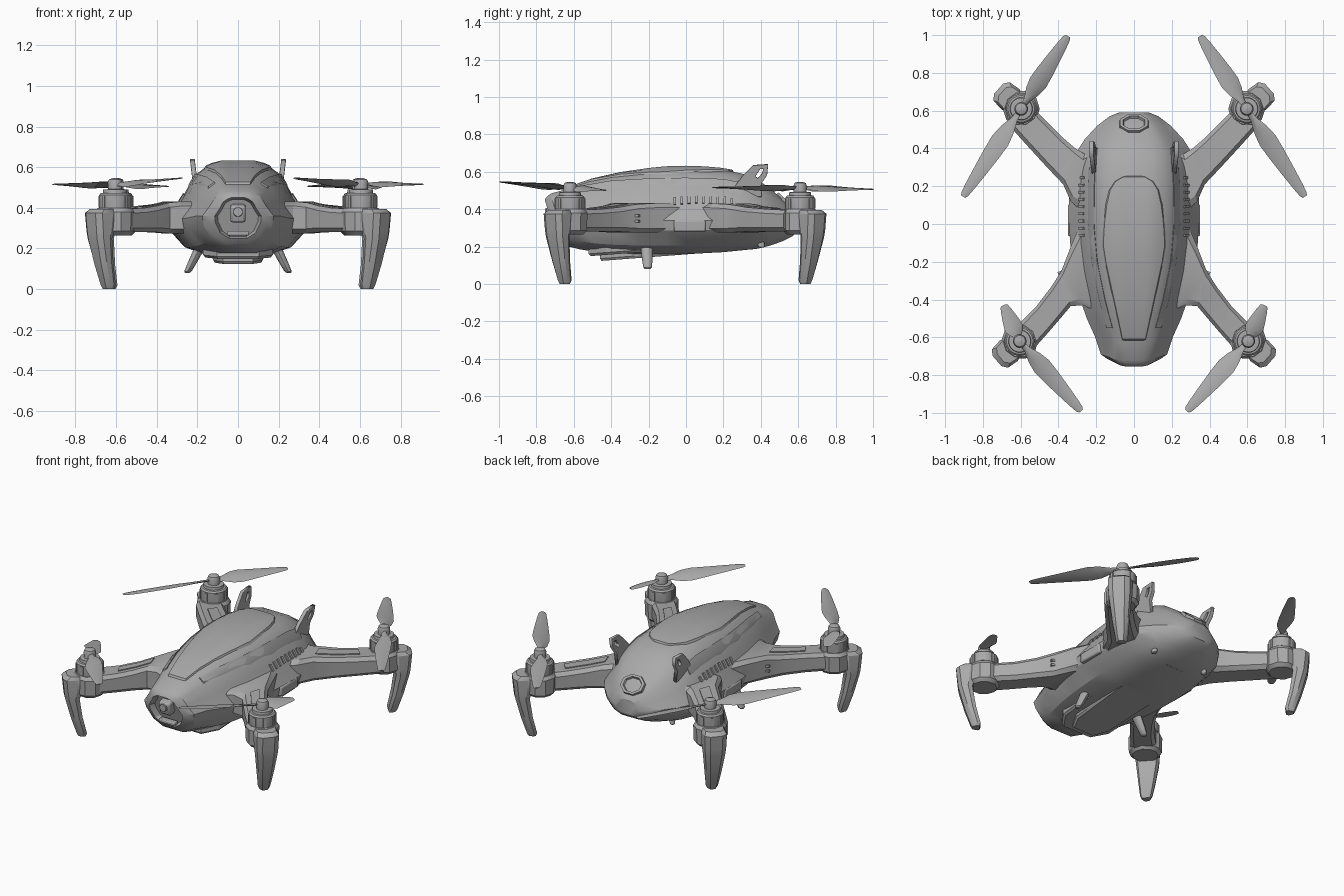
import bpy, bmesh, math
from mathutils import Vector, Matrix
from mathutils.bvhtree import BVHTree

if "Cube" in bpy.data.objects:
    bpy.data.objects.remove(bpy.data.objects["Cube"])

grey = bpy.data.materials.new("mid_grey")
grey.diffuse_color = (0.4, 0.4, 0.4, 1)
grey.use_nodes = True
grey.node_tree.nodes["Principled BSDF"].inputs["Base Color"].default_value = grey.diffuse_color


def finish(bm, name, angle=32, bevel=0):
    bmesh.ops.recalc_face_normals(bm, faces=bm.faces)
    me = bpy.data.meshes.new(name)
    bm.to_mesh(me)
    bm.free()
    ob = bpy.data.objects.new(name, me)
    bpy.context.collection.objects.link(ob)
    me.materials.append(grey)
    if bevel:
        mod = ob.modifiers.new("bevel", 'BEVEL')
        mod.width, mod.segments, mod.limit_method = bevel, 2, 'ANGLE'
    bpy.ops.object.select_all(action='DESELECT')
    ob.select_set(True)
    bpy.context.view_layer.objects.active = ob
    bpy.ops.object.shade_smooth_by_angle(angle=math.radians(angle))
    return ob


def loft(name, rings, angle=32, bevel=0):
    bm = bmesh.new()
    vs = [[bm.verts.new(p) for p in r] for r in rings]
    n = len(rings[0])
    for a, b in zip(vs, vs[1:]):
        for i in range(n):
            bm.faces.new((a[i], a[(i + 1) % n], b[(i + 1) % n], b[i]))
    bm.faces.new(vs[0])
    bm.faces.new(vs[-1][::-1])
    return finish(bm, name, angle, bevel)


def box(name, loc, size, rot=None, bevel=0):
    bm = bmesh.new()
    bmesh.ops.create_cube(bm, size=1)
    m = Matrix.Translation(loc) @ (rot or Matrix()) @ Matrix.Diagonal((*size, 1))
    bm.transform(m)
    return finish(bm, name, 32, bevel)


def turned(name, centre, profile, n=32):
    x, y = centre
    return loft(name, [[(x + r * math.cos(2 * math.pi * i / n), y + r * math.sin(2 * math.pi * i / n), z)
                        for i in range(n)] for r, z in profile])


# Fuselage: faceted section swept from nose to tail (y, half width, top, middle, bottom)
half = [(0, 1), (.30, 1), (.47, .91), (.63, .77), (.78, .42), (1, 0), (.97, -.3), (.76, -.75), (.4, -1), (0, -1)]
section = half + [(-x, z) for x, z in half[-2:0:-1]]
stations = [(-.715, .14, .465, .36, .225), (-.69, .175, .483, .36, .205), (-.60, .205, .51, .36, .185),
            (-.5, .25, .55, .35, .172), (-.4, .285, .58, .345, .165), (-.25, .32, .605, .34, .16),
            (-.1, .338, .62, .34, .16), (.05, .345, .623, .34, .162), (.2, .345, .61, .34, .17),
            (.3, .33, .59, .34, .18), (.38, .305, .56, .34, .188), (.45, .26, .51, .335, .205),
            (.52, .195, .45, .33, .23), (.57, .13, .40, .325, .255), (.59, .08, .37, .32, .275)]


def ring(y, w, t, m, b, tilt=0.0):
    pts = []
    for fx, fz in section:
        z = m + fz * ((t - m) if fz > 0 else (m - b))
        pts.append((fx * w, y - tilt * (z - m), z))
    return pts


rings = [ring(*s, tilt=max(0, .28 * (-.4 - s[0]) / .3)) for s in stations]
nose = [ring(-.728, .115, .45, .36, .25, .3), ring(-.69, .10, .44, .36, .26, .3)]
fuselage = loft("fuselage", nose[::-1] + rings, 28)
surf = BVHTree.FromPolygons([v.co for v in fuselage.data.vertices], [p.vertices for p in fuselage.data.polygons])


def top_z(x, y):
    hit = surf.ray_cast(Vector((x, y, 2)), Vector((0, 0, -1)))
    return hit[0].z if hit[0] else 0.4


# Raised canopy panel following the upper skin
outline = [(-.62, .052), (-.61, .065), (-.5, .09), (-.35, .125), (-.2, .16), (-.11, .175), (0, .168),
           (.1, .155), (.18, .135), (.225, .105), (.25, .06), (.258, .02)]
bm = bmesh.new()
rows = []
for y, w in outline:
    row = []
    for k in (-1, -.93, -.75, -.5, -.25, 0, .25, .5, .75, .93, 1):
        edge = abs(k) == 1 or y in (-.62, .258)
        row.append(bm.verts.new((k * w, y, top_z(k * w, y) + (-.006 if edge else .010))))
    rows.append(row)
for a, b in zip(rows, rows[1:]):
    for i in range(10):
        bm.faces.new((a[i], a[i + 1], b[i + 1], b[i]))
finish(bm, "canopy", 30)


# Stepped belly plates, sloping up to the rear
def belly(name, w, y0, y1, drop):
    pts = [(-.55, y0), (.55, y0), (.9, y0 + .09), (1, 0), (.85, y1 - .12), (.5, y1), (-.5, y1),
           (-.85, y1 - .12), (-1, 0), (-.9, y0 + .09)]
    low = lambda y: .152 + .075 * (y + .48) - drop
    loft(name, [[(x * w * .94, y * .98, low(y)) for x, y in pts], [(x * w, y, low(y) + .012) for x, y in pts],
                [(x * w, y, .24) for x, y in pts]])


belly("belly_plate", .19, -.52, .40, 0)
belly("battery_cover", .135, -.46, .37, .03)

# Camera in the nose: angled housing, lens and lower lip
box("camera_block", (0, -.705, .375), (.075, .07, .085), Matrix.Rotation(.25, 4, 'X'), .012)
bm = bmesh.new()
bmesh.ops.create_cone(bm, cap_ends=True, segments=20, radius1=.026, radius2=.022, depth=.04)
bm.transform(Matrix.Translation((0, -.735, .38)) @ Matrix.Rotation(math.pi / 2, 4, 'X'))
finish(bm, "camera_lens")
box("nose_lip", (0, -.70, .275), (.11, .04, .022), None, .006)

# Octagonal tail port on the rear slope
bm = bmesh.new()
prev = None
for r, h in ((.085, -.03), (.08, .012), (.062, .012), (.055, -.004), (.03, -.004)):
    cur = [bm.verts.new((r * math.cos(math.pi * (i + .5) / 4), .8 * r * math.sin(math.pi * (i + .5) / 4), h)) for i in range(8)]
    if prev:
        for i in range(8):
            bm.faces.new((prev[i], prev[(i + 1) % 8], cur[(i + 1) % 8], cur[i]))
    prev = cur
bm.faces.new(prev)
bm.transform(Matrix.Translation((0, .53, .44)) @ Matrix.Rotation(-.75, 4, 'X'))
finish(bm, "tail_port", 25)


# Arm: chamfered section between an inner and an outer edge line
def arm(name, side, edges):
    rings = []
    for (ax, ay), (bx, by), lo, hi in edges:
        a, b = Vector((ax * side, ay, 0)), Vector((bx * side, by, 0))
        c = .022
        prof = [(.14, lo), (.86, lo), (1, lo + c), (1, hi - c), (.88, hi), (.12, hi), (0, hi - c), (0, lo + c)]
        rings.append([a.lerp(b, f) + Vector((0, 0, z)) for f, z in prof])
    loft(name, rings, 25)
    # recessed-looking cover strip along the top of the arm
    def strip(e, f0, f1):
        a, b = Vector((e[0][0] * side, e[0][1], e[3])), Vector((e[1][0] * side, e[1][1], e[3]))
        return [a.lerp(b, f0) + Vector((0, 0, -.01)), a.lerp(b, f1) + Vector((0, 0, -.01)),
                a.lerp(b, f1) + Vector((0, 0, .006)), a.lerp(b, f0) + Vector((0, 0, .006))]
    loft(name + "_strip", [strip(e, .32, .68) for e in edges[2:-1]])


front_edges = [((.25, .08), (.18, -.47), .27, .43), ((.335, -.12), (.27, -.43), .275, .432),
               ((.385, -.25), (.335, -.435), .275, .425), ((.44, -.335), (.39, -.50), .28, .41),
               ((.52, -.44), (.45, -.57), .28, .40), ((.64, -.56), (.53, -.66), .28, .395)]
rear_edges = [((.26, .05), (.18, .44), .27, .43), ((.335, .12), (.26, .37), .275, .43),
              ((.375, .21), (.31, .40), .275, .425), ((.46, .30), (.38, .46), .28, .41),
              ((.57, .42), (.46, .54), .28, .40), ((.66, .52), (.54, .62), .28, .395)]


# Propeller blade with twist; tip height given relative to the hub
def blade(name, hub, tip):
    h, d = Vector(hub), Vector(tip) - Vector(hub)
    n = Vector((-d.y, d.x, 0)).normalized()
    rings = []
    for t, w, tw in ((.02, .028, .5), (.12, .04, .5), (.24, .085, .42), (.36, .105, .32), (.5, .095, .25),
                     (.7, .075, .18), (.88, .055, .12), (.97, .042, .1), (1, .025, .1)):
        u = n * math.cos(tw) + Vector((0, 0, math.sin(tw)))
        k = Vector((0, 0, .009 * (1 - .6 * t)))
        c = h + d * t
        rings.append([c - u * w / 2, c - u * w * .2 - k * .6, c + u * w * .25 - k * .6,
                      c + u * w / 2, c + u * w * .2 + k, c - u * w * .25 + k])
    loft(name, rings, 50)


for side, tag in ((1, "right"), (-1, "left")):
    for end, cx, cy, edges in (("front", .605, -.62, front_edges), ("rear", .597, .61, rear_edges)):
        s = -1 if end == "front" else 1
        nm = end + "_" + tag
        arm(nm + "_arm", side, edges)
        c = (cx * side, cy)
        # motor pod, motor can and propeller hub
        turned(nm + "_pod", c, [(.075, .265), (.095, .285), (.098, .38), (.085, .40)], 10)
        turned(nm + "_motor", c, [(.076, .39), (.078, .40), (.078, .463), (.07, .472), (.06, .474), (.058, .49), (.03, .492)])
        turned(nm + "_hub", c, [(.034, .48), (.036, .525), (.03, .54), (.012, .546)], 20)
        for k in range(8):
            a = k * math.pi / 4
            box(nm + "_motor_rib", (c[0] + .078 * math.cos(a), cy + .078 * math.sin(a), .43), (.008, .018, .055),
                Matrix.Rotation(a, 4, 'Z'))
        # landing leg tapering down outside the pod
        out, tan = Vector((side * .75, s * .66, 0)), Vector((-side * .66, s * .75, 0))
        base = Vector((c[0], cy, 0))
        rings = []
        for z, r0, r1, w in ((.395, .04, .135, .06), (.375, .04, .16, .072), (.29, .055, .152, .07), (.25, .065, .147, .066),
                             (.12, .045, .112, .05), (.02, .02, .078, .036), (0, .027, .068, .028)):
            rings.append([base + out * r + tan * q * w + Vector((0, 0, z)) for r, q in
                          ((r0, -.8), (r0, .8), (r0 * .7 + r1 * .3, 1), (r1 - .02, .9), (r1, .5),
                           (r1, -.5), (r1 - .02, -.9), (r0 * .7 + r1 * .3, -1))])
        loft(nm + "_leg", rings, 30)
        hub = (c[0], cy, .512)
        tips = [(.28, -.99, .545), (.69, -.43, .50)] if end == "front" else [(.35, .995, .505), (.905, .145, .515)]
        for i, (tx, ty, tz) in enumerate(tips):
            blade(f"{nm}_blade_{i + 1}", hub, (tx * side, ty, tz))

    # tail fin with a triangular opening
    cu = bpy.data.curves.new("fin_outline", 'CURVE')
    cu.dimensions, cu.fill_mode, cu.extrude, cu.bevel_depth = '2D', 'BOTH', .008, .004
    for pts in ([(.25, .50), (.30, .57), (.36, .632), (.435, .637), (.43, .585), (.40, .54), (.40, .47), (.25, .47)],
                [(.365, .575), (.395, .62), (.42, .622), (.41, .59), (.385, .56)]):
        sp = cu.splines.new('POLY')
        sp.points.add(len(pts) - 1)
        for p, (y, z) in zip(sp.points, pts):
            p.co = (y, z - .5, 0, 1)
        sp.use_cyclic_u = True
    cu.materials.append(grey)
    fin = bpy.data.objects.new(tag + "_fin", cu)
    bpy.context.collection.objects.link(fin)
    lean = Matrix.Rotation(.12 * side, 4, 'Y')
    axes = Matrix(((0, 0, 1, 0), (1, 0, 0, 0), (0, 1, 0, 0), (0, 0, 0, 1)))
    fin.matrix_world = Matrix.Translation((side * .208, 0, .5)) @ lean @ axes

    # splayed belly feet, front pair longer than rear pair
    for nm, a, b, r in (("front_foot", (.18, -.21, .22), (.25, -.205, .08), .032),
                        ("rear_foot", (.17, .39, .26), (.19, .405, .195), .024)):
        a, b = Vector(a), Vector(b)
        loft(f"{tag}_{nm}", [[(side * (a.lerp(b, t).x + k * r * .8 * math.cos(i * math.pi / 6)),
                               a.lerp(b, t).y + k * r * math.sin(i * math.pi / 6), a.lerp(b, t).z)
                              for i in range(12)] for t, k in ((0, 1.1), (.7, .85), (.95, .7), (1, .45))], 40)

    # row of cooling slots on the shoulder, shoulder rail and side vent plates
    for k in range(9):
        y = -.06 + k * .038
        box(tag + "_cooling_slot", (side * .275, y, top_z(side * .275, y)), (.045, .014, .016), Matrix.Rotation(side * 1.0, 4, 'Y'))
    loft(tag + "_shoulder_rail", [[(side * x, y, top_z(side * x, y) + dz) for x, dz in
                                   ((w - .02, -.01), (w - .015, .009), (w + .015, .009), (w + .02, -.01))]
                                  for y, w in ((-.55, .13), (-.4, .17), (-.2, .21), (0, .228), (.2, .226), (.3, .222))])
    box(tag + "_side_vent", (side * .335, .02, .31), (.03, .17, .06), None, .008)
    for z in (.335, .365):
        box(tag + "_arm_root_louvre", (side * .325, -.30, z), (.12, .14, .012), Matrix.Rotation(-side * .35, 4, 'Z'))
